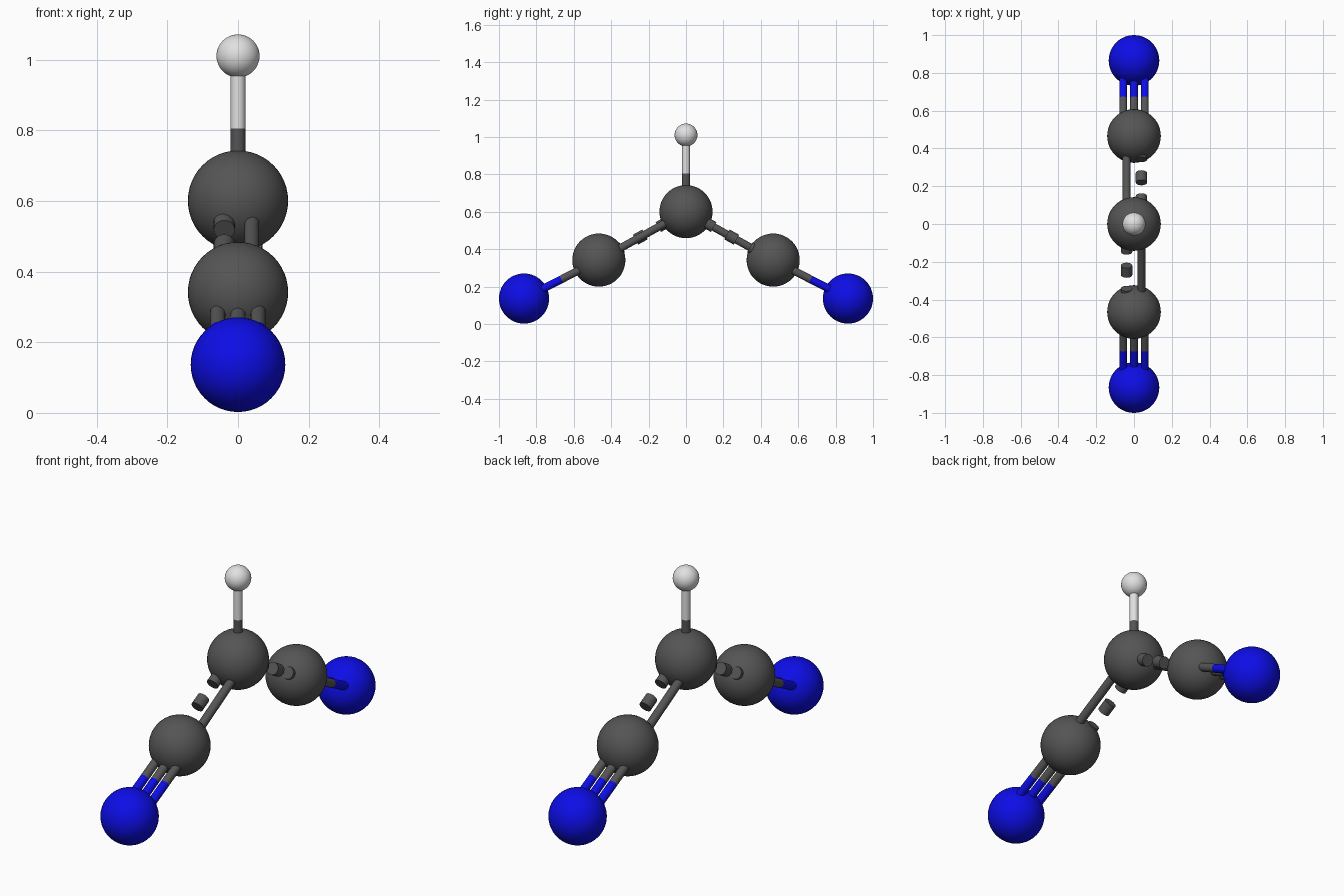
import bpy
from mathutils import Vector

cube = bpy.data.objects.get("Cube")
if cube:
    bpy.data.objects.remove(cube, do_unlink=True)


def make_material(name, rgb):
    mat = bpy.data.materials.new(name)
    mat.use_nodes = True
    color = (*rgb, 1)
    mat.diffuse_color = color
    mat.node_tree.nodes["Principled BSDF"].inputs["Base Color"].default_value = color
    return mat


GREY = make_material("dark grey", (0.09, 0.09, 0.09))
BLUE = make_material("blue", (0.004, 0.004, 0.8))
WHITE = make_material("off white", (0.75, 0.75, 0.75))

ROD = 0.021          # solid rod radius
DASH = 0.030         # dash radius


def finish(name, mat):
    obj = bpy.context.object
    obj.name = name
    obj.data.materials.append(mat)
    bpy.ops.object.shade_smooth_by_angle()
    return obj


def ball(name, center, radius, mat):
    bpy.ops.mesh.primitive_uv_sphere_add(segments=48, ring_count=24,
                                         radius=radius, location=center)
    return finish(name, mat)


def rod(name, start, end, radius, mat):
    axis = end - start
    bpy.ops.mesh.primitive_cylinder_add(vertices=24, radius=radius, depth=axis.length,
                                        location=(start + end) / 2)
    obj = finish(name, mat)
    obj.rotation_mode = 'QUATERNION'
    obj.rotation_quaternion = axis.to_track_quat('Z', 'Y')
    return obj


def two_tone_rod(name, start, end, mat_a, mat_b):
    middle = (start + end) / 2
    rod(name + "_inner", start, middle, ROD, mat_a)
    rod(name + "_outer", middle, end, ROD, mat_b)


# Central ball with the small ball standing above it
center = Vector((0, 0, 0.601))
top = Vector((0, 0, 1.011))
ball("center_ball", center, 0.142, GREY)
ball("top_ball", top, 0.061, WHITE)
two_tone_rod("top_rod", center, top, GREY, WHITE)

# Two arms, each the other turned half round the vertical axis
for label, side in (("front", -1), ("back", 1)):
    elbow = Vector((0, side * 0.466, 0.342))
    tip = Vector((0, side * 0.866, 0.1365))
    ball(label + "_arm_ball", elbow, 0.142, GREY)
    ball(label + "_tip_ball", tip, 0.134, BLUE)

    # Solid rod beside a dashed rod
    shift = Vector((side * 0.039, 0, 0))
    rod(label + "_solid_rod", center - shift, elbow - shift, ROD, GREY)
    direction = (elbow - center).normalized()
    for i in range(1, 4):
        mid = center + shift + direction * 0.14 * i
        half = direction * 0.029
        rod(f"{label}_dash_{i}", mid - half, mid + half, DASH, GREY)

    # Three parallel rods out to the tip
    for place, x in (("right", -0.057), ("middle", 0), ("left", 0.057)):
        offset = Vector((x, 0, 0))
        two_tone_rod(f"{label}_{place}_rod", elbow + offset, tip + offset, GREY, BLUE)
